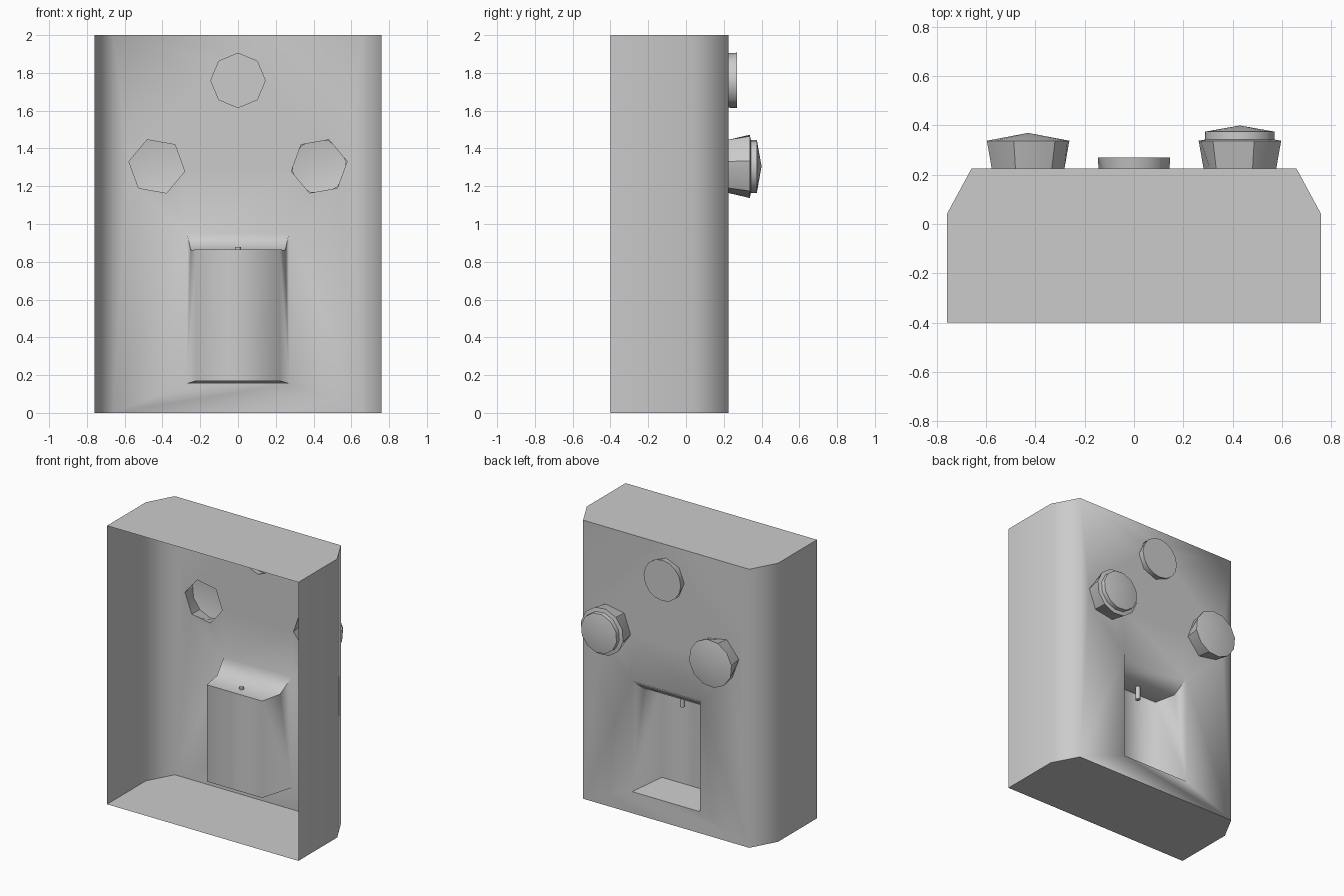
import bpy, bmesh
from math import sin, cos, pi, radians
from mathutils import Vector

if "Cube" in bpy.data.objects:
    bpy.data.objects.remove(bpy.data.objects["Cube"])

FRONT = 0.225   # plane of the control panel


def finish(bm, name, angle):
    bmesh.ops.remove_doubles(bm, verts=bm.verts, dist=1e-4)
    bmesh.ops.recalc_face_normals(bm, faces=bm.faces)
    # make the faces that look along +y point outwards
    bm.normal_update()
    face = max(bm.faces, key=lambda f: abs(f.normal.y) * f.calc_area())
    if face.normal.y < 0:
        bmesh.ops.reverse_faces(bm, faces=bm.faces)
    me = bpy.data.meshes.new(name)
    bm.to_mesh(me)
    bm.free()
    ob = bpy.data.objects.new(name, me)
    bpy.context.collection.objects.link(ob)
    bpy.ops.object.select_all(action='DESELECT')
    bpy.context.view_layer.objects.active = ob
    ob.select_set(True)
    bpy.ops.object.shade_smooth_by_angle(angle=radians(angle))
    return ob


def poly(bm, pts):
    return bm.faces.new([bm.verts.new(p) for p in pts])


def ring(cx, cz, r, n, phase, y):
    return [Vector((cx + r * cos(phase + 2 * pi * i / n), y,
                    cz + r * sin(phase + 2 * pi * i / n))) for i in range(n)]


def base_ring(cx, cz, r, n, phase):
    # polygon corners plus edge midpoints
    c = ring(cx, cz, r, n, phase, FRONT)
    out = []
    for i, p in enumerate(c):
        out += [p, (p + c[(i + 1) % n]) / 2]
    return out


# name, centre x, centre z, base radius, sides, phase, (radius, y) tiers, tip y
BUTTONS = [
    ("top_button", 0, 1.76, 0.144, 8, 0, [(0.147, 0.27)], 0.27),
    ("left_knob", -0.43, 1.305, 0.15, 6, radians(-10), [(0.17, 0.338)], 0.37),
    ("right_knob", 0.43, 1.305, 0.15, 6, radians(10),
     [(0.17, 0.338), (0.143, 0.343), (0.143, 0.375)], 0.40),
]

# Housing: open-backed shell with chamfered vertical edges
bm = bmesh.new()
half = [(0.76, -0.4), (0.76, 0.04), (0.66, FRONT)]
for s in (-1, 1):
    for (x0, y0), (x1, y1) in zip(half, half[1:]):
        poly(bm, [(s * x0, y0, 0), (s * x1, y1, 0), (s * x1, y1, 2), (s * x0, y0, 2)])
outline = half + [(-x, y) for x, y in reversed(half)]
for z in (0, 2):
    poly(bm, [(x, y, z) for x, y in outline])

# Recess: side profile (y, z), widening towards the front
prof = [(-0.04, 0.17), (FRONT, 0.155), (FRONT, 0.95), (0.12, 0.862), (-0.04, 0.865)]
wide = lambda y: 0.22 + 0.05 * (y + 0.04) / 0.265
for s in (-1, 1):
    poly(bm, [(s * wide(y), y, z) for y, z in prof])
for i in range(5):
    if i == 1:      # the opening itself
        continue
    (ya, za), (yb, zb) = prof[i], prof[(i + 1) % 5]
    poly(bm, [(-wide(ya), ya, za), (wide(ya), ya, za), (wide(yb), yb, zb), (-wide(yb), yb, zb)])

# Front panel with holes for the recess and buttons
loops = [[(-0.66, FRONT, 0), (0.66, FRONT, 0), (0.66, FRONT, 2), (-0.66, FRONT, 2)],
         [(-0.27, FRONT, 0.155), (0.27, FRONT, 0.155), (0.27, FRONT, 0.95), (-0.27, FRONT, 0.95)]]
loops += [base_ring(*b[1:6]) for b in BUTTONS]
edges = []
for lp in loops:
    vs = [bm.verts.new(p) for p in lp]
    edges += [bm.edges.new((vs[i - 1], vs[i])) for i in range(len(vs))]
bmesh.ops.triangle_fill(bm, edges=edges, use_beauty=True, normal=(0, 1, 0))
finish(bm, "housing", 80)

# Buttons and knobs: polygonal foot flaring to a round cap
for name, cx, cz, r, n, ph, tiers, tip in BUTTONS:
    bm = bmesh.new()
    rows = [base_ring(cx, cz, r, n, ph)] + [ring(cx, cz, tr, 2 * n, ph, ty) for tr, ty in tiers]
    rows = [[bm.verts.new(p) for p in row] for row in rows]
    for a, b in zip(rows, rows[1:]):
        for i in range(2 * n):
            bm.faces.new((a[i - 1], a[i], b[i], b[i - 1]))
    if tip > tiers[-1][1]:
        apex = bm.verts.new((cx, tip, cz))
        for i in range(2 * n):
            bm.faces.new((rows[-1][i - 1], rows[-1][i], apex))
    else:
        bm.faces.new(rows[-1])
    finish(bm, name, 40)

# Spout hanging from the recess ceiling
bm = bmesh.new()
bmesh.ops.create_cone(bm, cap_ends=True, segments=8, radius1=0.017, radius2=0.017, depth=0.11)
bmesh.ops.translate(bm, verts=bm.verts, vec=(0, 0.04, 0.823))
finish(bm, "spout", 50)
